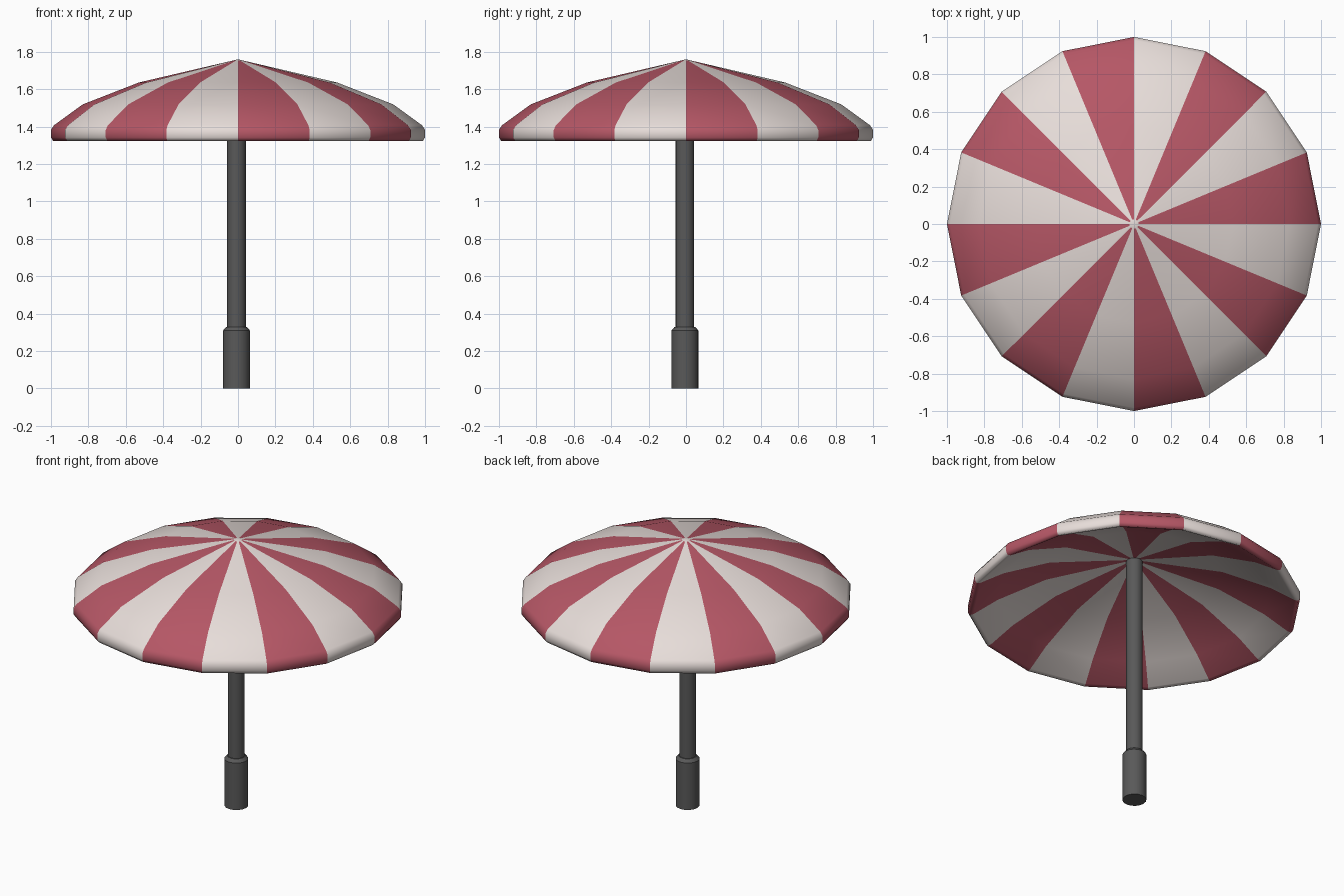
import bpy, bmesh, math

if "Cube" in bpy.data.objects:
    bpy.data.objects.remove(bpy.data.objects["Cube"])


def material(name, rgb):
    m = bpy.data.materials.new(name)
    m.diffuse_color = (*rgb, 1.0)
    m.use_nodes = True
    m.node_tree.nodes["Principled BSDF"].inputs["Base Color"].default_value = m.diffuse_color
    return m


red = material("dusty red", (0.465, 0.095, 0.132))
cream = material("warm cream", (0.823, 0.745, 0.716))
grey = material("dark grey", (0.10, 0.10, 0.10))


def lathe(name, profile, sides, mats, rule, center=(0, 0), angle=30):
    """Revolve (radius, z) points; radius 0 makes a pole vertex."""
    bm = bmesh.new()
    rings = []
    for r, z in profile:
        if r == 0:
            v = bm.verts.new((center[0], center[1], z))
            rings.append([v] * sides)
        else:
            rings.append([bm.verts.new((center[0] + r * math.cos(math.tau * i / sides),
                                        center[1] + r * math.sin(math.tau * i / sides), z))
                          for i in range(sides)])
    for k in range(len(rings) - 1):
        a, b = rings[k], rings[k + 1]
        for i in range(sides):
            j = (i + 1) % sides
            corners = list(dict.fromkeys((a[i], a[j], b[j], b[i])))
            f = bm.faces.new(corners)
            f.material_index = rule(k, i)
    bmesh.ops.recalc_face_normals(bm, faces=bm.faces)
    me = bpy.data.meshes.new(name)
    bm.to_mesh(me)
    bm.free()
    for m in mats:
        me.materials.append(m)
    ob = bpy.data.objects.new(name, me)
    bpy.context.collection.objects.link(ob)
    bpy.ops.object.select_all(action='DESELECT')
    ob.select_set(True)
    bpy.context.view_layer.objects.active = ob
    bpy.ops.object.shade_smooth_by_angle(angle=math.radians(angle))
    return ob


# Striped canopy: thick padded shell, outer skin then shallower underside
outer = [(0, 1.76), (0.025, 1.754), (0.53, 1.636), (0.83, 1.519),
         (0.983, 1.408), (1.0, 1.383), (1.0, 1.342), (0.988, 1.323)]
inner = [(0.965, 1.329), (0.82, 1.42), (0.53, 1.545), (0.025, 1.65), (0, 1.655)]
last = len(outer) + len(inner) - 2
lathe("canopy", outer + inner, 16, [red, cream],
      lambda k, i: 1 if k in (0, last) else i % 2, angle=75)

# Pole and thicker foot sleeve, slightly off centre
axis = (-0.008, -0.006)
lathe("pole", [(0, 0.30), (0.05, 0.30), (0.05, 1.70), (0, 1.70)], 16,
      [grey], lambda k, i: 0, axis)
lathe("foot_sleeve", [(0, 0), (0.072, 0), (0.072, 0.31), (0.055, 0.33), (0, 0.33)], 16,
      [grey], lambda k, i: 0, axis)
